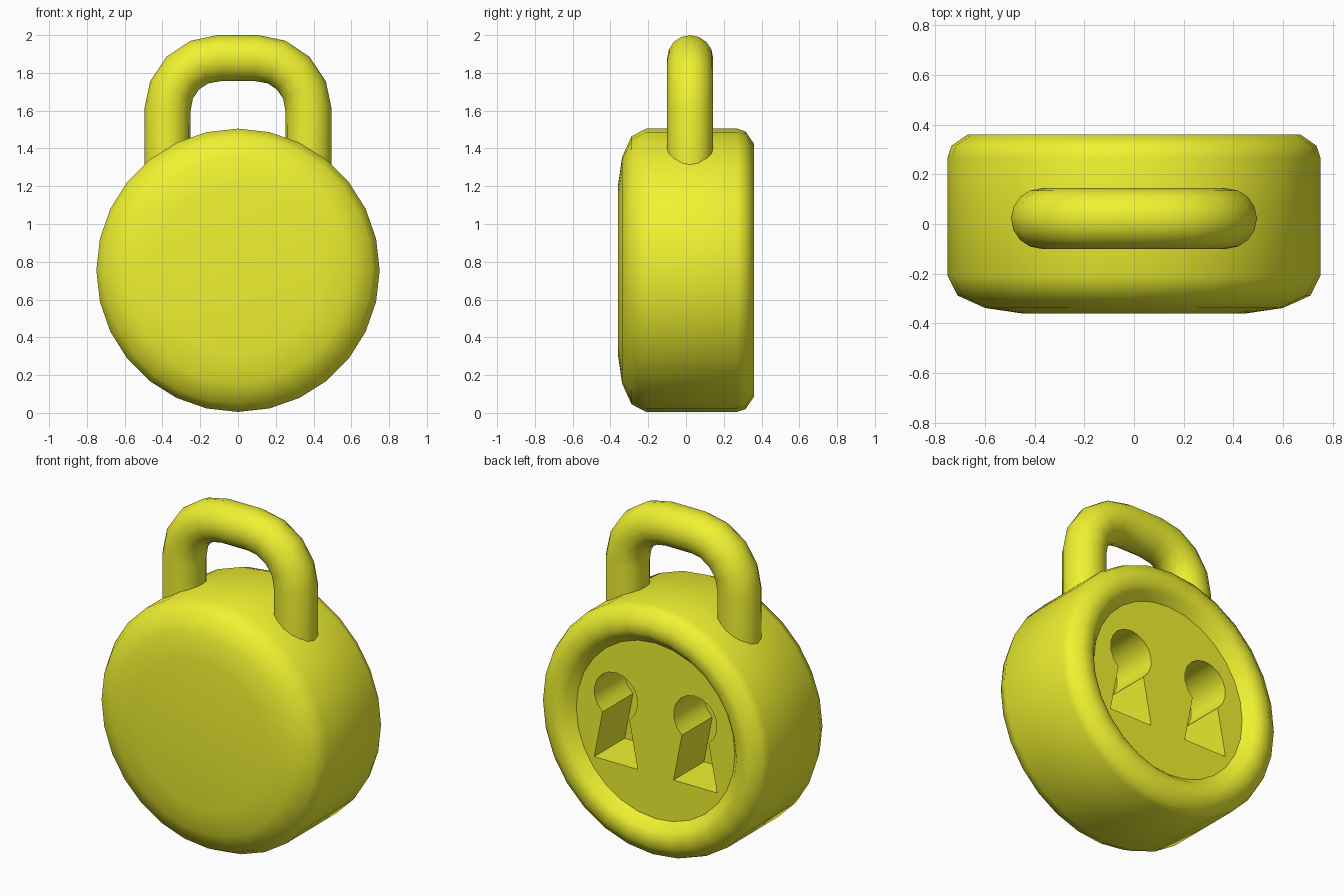
import bpy, bmesh
from math import sin, cos, pi, radians
from mathutils import Vector

if "Cube" in bpy.data.objects:
    bpy.data.objects.remove(bpy.data.objects["Cube"])

CZ = 0.755  # height of the body axis

yellow = bpy.data.materials.new("yellow")
yellow.diffuse_color = (0.87, 0.89, 0.03, 1)
yellow.use_nodes = True
yellow.node_tree.nodes["Principled BSDF"].inputs["Base Color"].default_value = yellow.diffuse_color


def make(name, rings, closed_caps=True):
    """Skin a list of vertex rings into a capped solid."""
    bm = bmesh.new()
    loops = [[bm.verts.new(p) for p in ring] for ring in rings]
    n = len(loops[0])
    for a, b in zip(loops, loops[1:]):
        for i in range(n):
            j = (i + 1) % n
            bm.faces.new((a[i], a[j], b[j], b[i]))
    bm.faces.new(loops[0])
    bm.faces.new(loops[-1])
    bmesh.ops.recalc_face_normals(bm, faces=bm.faces)
    mesh = bpy.data.meshes.new(name)
    bm.to_mesh(mesh)
    bm.free()
    mesh.materials.append(yellow)
    obj = bpy.data.objects.new(name, mesh)
    bpy.context.collection.objects.link(obj)
    return obj


def activate(obj):
    bpy.ops.object.select_all(action='DESELECT')
    obj.select_set(True)
    bpy.context.view_layer.objects.active = obj


def smooth(obj, angle):
    activate(obj)
    bpy.ops.object.shade_smooth_by_angle(angle=radians(angle))


# Round body: lathed around y, domed front, recessed back plate
profile = [(0.45, -0.36), (0.60, -0.338), (0.71, -0.288), (0.75, -0.21),
           (0.75, 0.27), (0.735, 0.315), (0.67, 0.36), (0.61, 0.36),
           (0.575, 0.34), (0.53, 0.29)]
SIDES = 28
body = make("lock_body", [[(r * sin(2 * pi * i / SIDES), y, CZ + r * cos(2 * pi * i / SIDES))
                           for i in range(SIDES)] for r, y in profile])

# Two keyholes cut into the back plate
for x in (-0.265, 0.265):
    outline = [(-0.145, 0.49), (0.145, 0.49)]
    for i in range(15):
        a = radians(-52 + 284 * i / 14)
        outline.append((0.145 * cos(a), 0.89 + 0.145 * sin(a)))
    cutter = make("keyhole_cutter", [[(x + u, y, v) for u, v in outline] for y in (0.0, 0.4)])
    cutter.hide_render = True
    mod = body.modifiers.new("keyhole", 'BOOLEAN')
    mod.operation = 'DIFFERENCE'
    mod.solver = 'EXACT'
    mod.object = cutter
    activate(body)
    bpy.ops.object.modifier_apply(modifier=mod.name)
    bpy.data.objects.remove(cutter)
smooth(body, 42)

# Shackle: round tube swept along a U with rounded corners
path = [(0.373, 1.2)]
for i in range(5):
    a = pi / 2 * i / 4
    path.append((0.10 + 0.273 * cos(a), 1.605 + 0.273 * sin(a)))
path += [(-x, z) for x, z in reversed(path)]
points = [Vector((x, 0.022, z)) for x, z in path]
rings = []
for i, p in enumerate(points):
    before = (p - points[max(i - 1, 0)]).normalized()
    after = (points[min(i + 1, len(points) - 1)] - p).normalized()
    t = (before + after).normalized()
    side = Vector((t.z, 0, -t.x))
    rings.append([p + 0.122 * (side * cos(2 * pi * k / 16) + Vector((0, 1, 0)) * sin(2 * pi * k / 16))
                  for k in range(16)])
shackle = make("shackle", rings)
smooth(shackle, 50)
